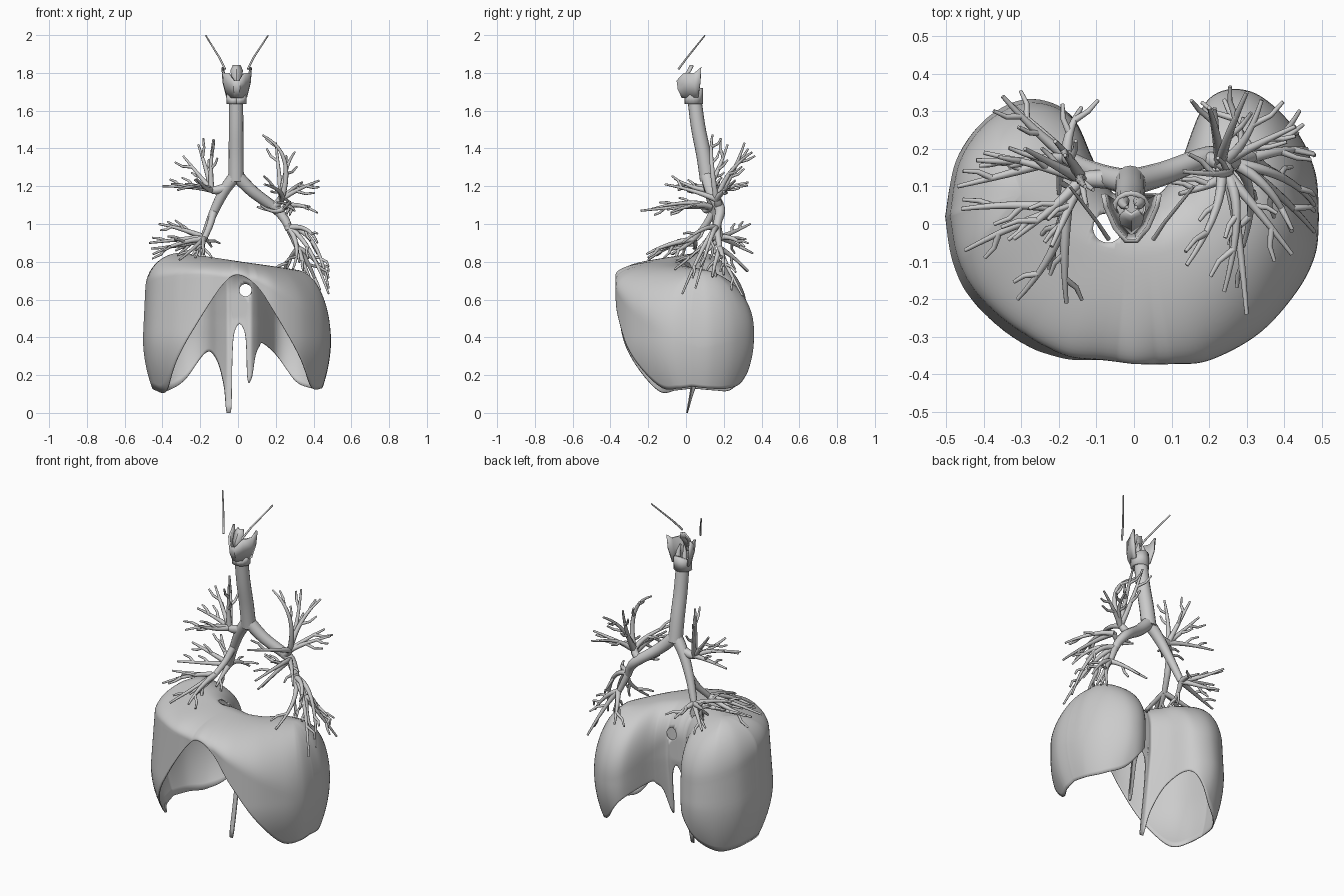
import bpy, bmesh, math, random
from mathutils import Vector

random.seed(4)
if "Cube" in bpy.data.objects:
    bpy.data.objects.remove(bpy.data.objects["Cube"], do_unlink=True)

grey = bpy.data.materials.new("plain grey")
grey.use_nodes = True
grey.diffuse_color = (0.6, 0.6, 0.6, 1)
grey.node_tree.nodes["Principled BSDF"].inputs["Base Color"].default_value = grey.diffuse_color


def activate(obj):
    bpy.ops.object.select_all(action="DESELECT")
    obj.select_set(True)
    bpy.context.view_layer.objects.active = obj


def link(name, data):
    data.materials.append(grey)
    obj = bpy.data.objects.new(name, data)
    bpy.context.collection.objects.link(obj)
    return obj


def mesh_object(name, bm, thickness, angle=50):
    bmesh.ops.recalc_face_normals(bm, faces=bm.faces)
    mesh = bpy.data.meshes.new(name)
    bm.to_mesh(mesh)
    bm.free()
    obj = link(name, mesh)
    shell = obj.modifiers.new("Shell", "SOLIDIFY")
    shell.thickness = thickness
    shell.offset = 0
    activate(obj)
    bpy.ops.object.shade_smooth_by_angle(angle=math.radians(angle))


def tubes(name, paths, sides=2):
    """Round tubes; each path is a list of (point, radius)."""
    curve = bpy.data.curves.new(name, "CURVE")
    curve.dimensions = "3D"
    curve.bevel_depth = 1
    curve.bevel_resolution = sides
    curve.use_fill_caps = True
    for path in paths:
        spline = curve.splines.new("POLY")
        spline.points.add(len(path) - 1)
        for knot, (point, radius) in zip(spline.points, path):
            knot.co = (*point, 1)
            knot.radius = radius
    activate(link(name, curve))
    bpy.ops.object.convert(target="MESH")
    bpy.ops.object.shade_smooth_by_angle(angle=math.radians(50))


def hundredths(points):
    return [Vector(p) / 100 for p in points]


def smooth_path(points, count):
    """Catmull-Rom samples through the points."""
    ends = [points[0]] + points + [points[-1]]
    result = []
    for i in range(count + 1):
        s = i / count * (len(points) - 1)
        k = min(int(s), len(points) - 2)
        t = s - k
        a, b, c, d = ends[k:k + 4]
        result.append((2 * b + (c - a) * t + (2 * a - 5 * b + 4 * c - d) * t * t
                       + (3 * b - a - 3 * c + d) * t ** 3) / 2)
    return result


# Diaphragm: front and back rims, swept up and over to a curved ridge
COLUMNS, WALL, CAP = 176, 14, 16
front_rim = smooth_path(hundredths([
    (-50, 2, 13), (-48, -10, 12), (-43, -20, 12), (-32, -30, 30), (-19, -36, 52),
    (-8, -36.5, 68), (0, -37, 73), (10, -37, 67), (20, -36, 52), (33, -29, 30),
    (43, -18, 14), (48, -8, 13), (49, 2, 14)]), COLUMNS)
back_rim = smooth_path(hundredths([
    (-50, 2, 13), (-47, 17, 12), (-39, 28, 12), (-28, 33, 18), (-17, 29, 32),
    (-11, 17, 28), (-7, 10, 14), (-5.5, 8, 0), (-3.5, 8, 1), (-3, 8, 28),
    (-2, 8, 42), (1, 8, 47), (4, 8, 40), (5, 8, 18), (7, 8, 18), (9, 10, 30),
    (11, 13, 35), (13, 17, 37), (20, 33, 31), (31, 35, 17), (42, 26, 13),
    (48, 14, 13), (49, 2, 14)]), COLUMNS)


def dome_strip(rim, ridge, back):
    """Points from the rim up the wall and over to the ridge."""
    x, y, low = rim
    low = max(low, 0)
    shoulder = 0.6 - 0.3 * y - 0.12 * x
    # The left side falls away lower, most of all toward the front
    shoulder -= 0.42 * max(0, x - 0.1) * min(1, max(0.3, 1.2 - 2.5 * y))
    if back:
        shoulder += 0.06 * max(0, 1 - abs(x) / 0.2)
    shoulder = max(shoulder, low)

    def wall(z):
        taper = 0.3 * max(0, (0.4 - z) / 0.3) ** 2
        if x < 0:
            taper += 0.06 * max(0, (z - 0.4) / 0.25)
        point = Vector((x, y, z)).lerp(Vector((ridge.x, ridge.y, z)), taper * min(1, abs(x) / 0.3))
        if back:
            point.y -= 0.08 * max(0, 1 - z / 0.5) * max(0, 1 - abs(x) / 0.2)
        return point
    strip = [wall(low + (shoulder - low) * i / WALL) for i in range(WALL)]
    edge = wall(shoulder)
    for i in range(CAP + 1):
        a = math.pi / 2 * i / CAP
        point = edge.lerp(ridge, 1 - math.cos(a))
        point.z = shoulder + (ridge.z - shoulder) * math.sin(a)
        strip.append(point)
    return strip


bm = bmesh.new()
previous = None
for front, back in zip(front_rim, back_rim):
    rx = max(-0.3, min(0.3, 0.35 * (front.x + back.x)))
    ridge = Vector((rx, 1.9 * rx * rx - 0.09, 0.8 - 0.15 * rx))
    strip = dome_strip(front, ridge, False) + dome_strip(back, ridge, True)[-2::-1]
    row = [bm.verts.new(p) for p in strip]
    if previous:
        for i in range(len(row) - 1):
            bm.faces.new((previous[i], previous[i + 1], row[i + 1], row[i]))
    previous = row
bmesh.ops.remove_doubles(bm, verts=bm.verts, dist=0.0005)


def pierce(bm, centre, radius, axis, allowed):
    """Open a round hole seen along one axis."""
    def offset(p):
        d = p - centre
        d[axis] = 0
        return d
    doomed = [f for f in bm.faces if allowed(f.calc_center_median())
              and offset(f.calc_center_median()).length < radius]
    touched = {v for f in doomed for v in f.verts}
    bmesh.ops.delete(bm, geom=doomed, context="FACES")
    for v in touched:
        if v.is_valid:
            d = offset(v.co)
            v.co += d.normalized() * (radius - d.length)


pierce(bm, Vector((-0.07, -0.01, 0)), 0.04, 2, lambda p: p.z > 0.55)
pierce(bm, Vector((0.04, 0, 0.65)), 0.033, 1, lambda p: p.y > -0.05)
mesh_object("diaphragm", bm, 0.006)


# Windpipe and the main bronchi with their first divisions
def tapered(points, start, end, count=16):
    path = smooth_path(hundredths(points), count)
    return [(p, start + (end - start) * i / count) for i, p in enumerate(path)]


tubes("windpipe", [tapered([(-1, 4.5, 166), (-1, 6.5, 151), (-1, 9.5, 136), (-1, 11.5, 123)], 0.037, 0.041)], 6)
tubes("right_main_bronchus", [
    tapered([(-1, 11, 126), (-7, 12.5, 118), (-13, 15, 106), (-18, 18, 93)], 0.036, 0.018),
    tapered([(-7, 12, 119), (-11, 12, 118), (-14, 12, 118)], 0.027, 0.019),
    tapered([(-13, 14, 106), (-15, 10, 99), (-18, 4, 92)], 0.02, 0.015)], 4)
tubes("left_main_bronchus", [
    tapered([(-1, 11, 126), (8, 13.5, 117), (20, 18, 108), (25, 17, 102), (27, 16, 97)], 0.036, 0.019),
    tapered([(18, 17, 109), (21, 17, 111), (23, 16, 114)], 0.024, 0.018),
    tapered([(26, 16, 100), (29, 17, 93), (32, 18, 86)], 0.02, 0.014)], 4)


# Branching airways: each limb bends through a control point and sprouts twigs
def airway_tree(name, root, limbs):
    root = Vector(root) / 100
    paths = []
    for limb in limbs:
        bend, tip = Vector(limb[:3]) / 100, Vector(limb[3:]) / 100

        def at(t):
            return root * (1 - t) ** 2 + bend * 2 * t * (1 - t) + tip * t * t
        paths.append([(at(i / 10), 0.016 - 0.0105 * i / 10) for i in range(11)])
        for t in (0.45, 0.72):
            heading = (at(t + 0.1) - at(t)).normalized()
            side = heading.cross(Vector([random.uniform(-1, 1) for _ in "xyz"])).normalized()
            size = random.uniform(0.06, 0.1)
            knee = at(t) + (heading + side) * size * 0.4
            end = knee + (heading * 0.8 + side * 0.3) * size * 0.6
            end.x = max(-0.48, min(0.48, end.x))
            paths.append([(at(t), 0.009), (knee, 0.007), (end, 0.005)])
    tubes(name, paths)


airway_tree("right_upper_airways", (-14, 12, 118), [
    (-15, 12, 130, -13, 10, 145), (-17, 18, 130, -21, 22, 142),
    (-20, 15, 125, -29, 20, 136), (-22, 15, 120, -40, 19, 120),
    (-20, 5, 122, -32, -4, 118), (-17, 5, 118, -22, -6, 124)])
airway_tree("right_middle_airways", (-18, 4, 92), [
    (-20, -8, 90, -31, -20, 81), (-19, -10, 90, -18, -21, 84),
    (-28, 2, 92, -45, -7, 84), (-30, 6, 88, -46, 4, 87),
    (-20, 0, 88, -22, -8, 84)])
airway_tree("right_lower_airways", (-18, 18, 93), [
    (-30, 16, 98, -42, 17, 100), (-30, 14, 92, -47, 10, 90),
    (-26, 24, 95, -35, 34, 100), (-25, 25, 90, -33, 32, 86),
    (-18, 25, 94, -14, 31, 88), (-20, 14, 88, -20, 8, 83)])
airway_tree("left_upper_airways", (23, 16, 113), [
    (31, 12, 138, 13, 14, 147), (24, 22, 130, 30, 35, 138),
    (22, 25, 125, 20, 31, 143), (30, 20, 118, 43, 26, 123),
    (30, 20, 120, 34, 33, 122), (25, 5, 118, 14, -11, 121)])
airway_tree("left_front_airways", (25, 13, 109), [
    (30, 4, 114, 24, -18, 108), (32, 5, 112, 42, -8, 106),
    (28, 0, 110, 30, -24, 107), (20, 10, 104, 12, 8, 110)])
airway_tree("left_lower_airways", (27, 16, 98), [
    (42, 14, 98, 48, 5, 66), (38, 10, 92, 48, -2, 63),
    (38, 10, 100, 42, -2, 90), (34, 10, 88, 29, -6, 76)])
airway_tree("left_base_airways", (32, 18, 87), [
    (40, 20, 84, 46, 20, 73), (38, 20, 80, 44, 30, 62),
    (34, 15, 80, 38, 14, 72), (28, 24, 84, 24, 33, 75)])


# Voice box: shield plates open at the back, ring below, leaf-shaped lid above
def sheet(name, rows, thickness):
    bm = bmesh.new()
    grid = [[bm.verts.new(p) for p in row] for row in rows]
    for low, high in zip(grid, grid[1:]):
        for i in range(len(low) - 1):
            bm.faces.new((low[i], low[i + 1], high[i + 1], high[i]))
    mesh_object(name, bm, thickness, 30)


half = hundredths([(7.5, 8, 183), (6.8, 4.5, 180), (4.4, -1, 180), (1.5, -4.5, 176)])
outline = half + [Vector((-p.x, p.y, p.z)) for p in reversed(half)]
rows = []
for t, scale in ((0, 0.66), (0.5, 0.92), (1, 1)):
    rows.append([(p.x * scale - 0.007, 0.035 + (p.y - 0.035) * scale, 1.67 + (p.z - 1.67) * t)
                 for p in outline])
sheet("shield_cartilage", rows, 0.012)

ring = []
for level in (0, 1):
    ring.append([(0.045 * math.sin(a) - 0.008, 0.04 - 0.042 * math.cos(a),
                  1.635 + level * (0.06 - 0.025 * math.cos(a)))
                 for a in [i * math.tau / 16 for i in range(17)]])
sheet("ring_cartilage", ring, 0.014)

leaf = [[(side * w - 0.007, y + abs(side) * 0.012, z) for side in (-1, 0, 1)]
        for w, y, z in ((0.01, -0.025, 1.72), (0.026, -0.01, 1.78), (0.032, 0.01, 1.81), (0.018, 0.025, 1.84))]
sheet("lid_cartilage", leaf, 0.01)

tubes("inner_cartilages", [[((s * 0.022 - 0.007, 0.06, 1.69), 0.018), ((s * 0.02 - 0.007, 0.05, 1.74), 0.012),
                            ((s * 0.012 - 0.007, 0.045, 1.78), 0.005)] for s in (-1, 1)])

# Slender horns above the voice box
tubes("slender_horns", [[((s * 0.06 - 0.008, -0.04, 1.82), 0.006), ((s * 0.09 - 0.008, 0.005, 1.88), 0.005),
                         ((s * 0.165 - 0.006, 0.1, 1.998), 0.004)] for s in (-1, 1)])
